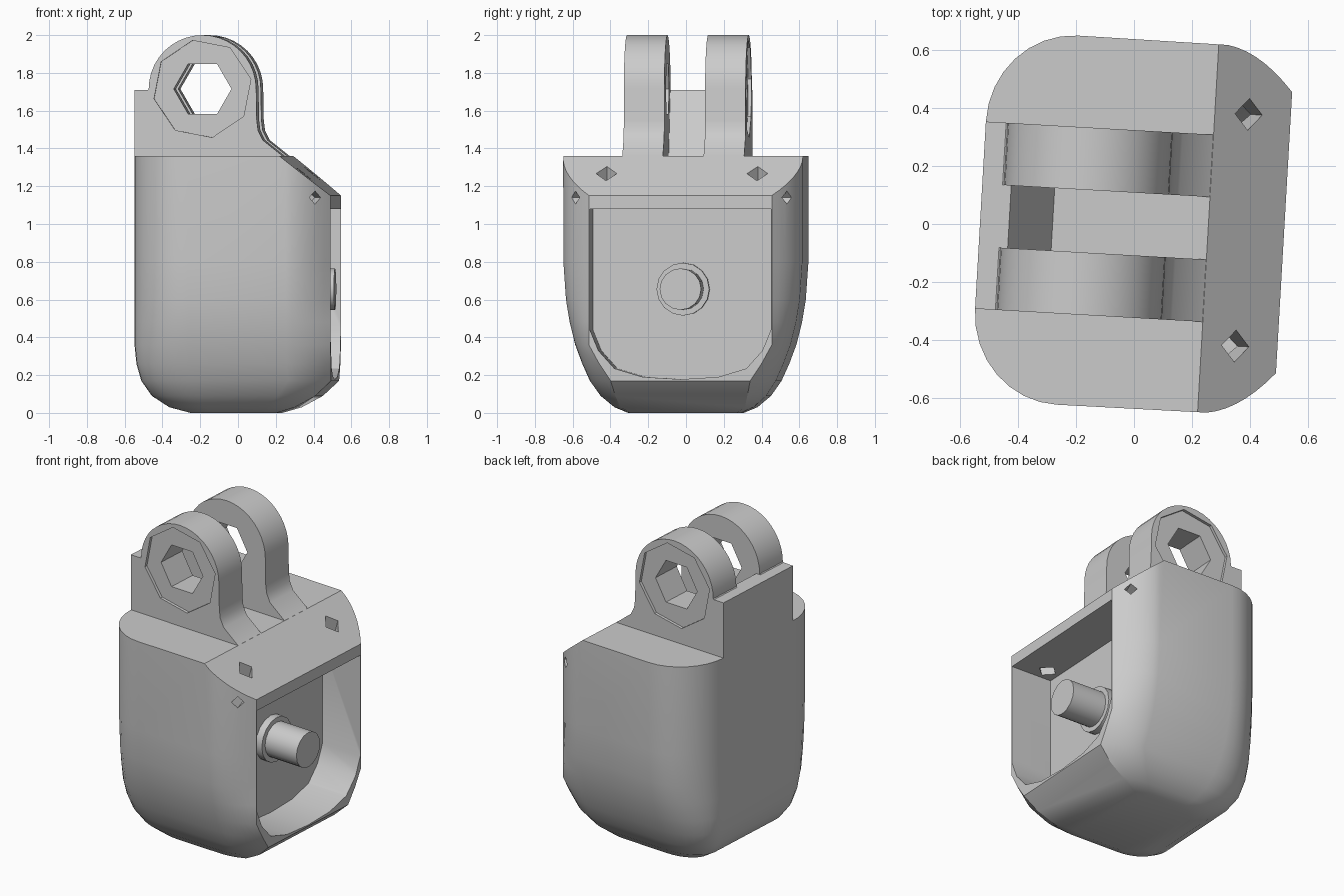
import bpy, bmesh, math
from mathutils import Vector, Matrix

if "Cube" in bpy.data.objects:
    bpy.data.objects.remove(bpy.data.objects["Cube"], do_unlink=True)

grey = bpy.data.materials.new("plain_grey")
grey.use_nodes = True
GREY = (0.6, 0.6, 0.6, 1)
grey.diffuse_color = GREY
grey.node_tree.nodes["Principled BSDF"].inputs["Base Color"].default_value = GREY

TURN = math.radians(-3.3)
parts = []


def finish(name, bm, part=True):
    bm.normal_update()
    bmesh.ops.recalc_face_normals(bm, faces=bm.faces)
    mesh = bpy.data.meshes.new(name)
    bm.to_mesh(mesh)
    bm.free()
    ob = bpy.data.objects.new(name, mesh)
    bpy.context.collection.objects.link(ob)
    mesh.materials.append(grey)
    if part:
        parts.append(ob)
    else:
        ob.hide_render = True
    return ob


def prism(name, outline, step, part=True):
    """Extrude a closed outline of 3D points along step."""
    bm = bmesh.new()
    near = [bm.verts.new(p) for p in outline]
    far = [bm.verts.new(Vector(p) + Vector(step)) for p in outline]
    bm.faces.new(near)
    bm.faces.new(reversed(far))
    for i in range(len(near)):
        bm.faces.new((near[i], near[i - 1], far[i - 1], far[i]))
    return finish(name, bm, part)


def rod(name, sides, radius, start, end, part=True, spin=0):
    start, end = Vector(start), Vector(end)
    axis = end - start
    bm = bmesh.new()
    bmesh.ops.create_cone(bm, cap_ends=True, segments=sides, radius1=radius,
                          radius2=radius, depth=axis.length)
    turn = axis.to_track_quat('Z', 'Y').to_matrix().to_4x4()
    bm.transform(Matrix.Translation((start + end) / 2) @ turn @ Matrix.Rotation(spin, 4, 'Z'))
    return finish(name, bm, part)


def cut(target, cutter):
    mod = target.modifiers.new("cut", 'BOOLEAN')
    mod.operation, mod.solver, mod.object = 'DIFFERENCE', 'EXACT', cutter
    bpy.context.view_layer.objects.active = target
    bpy.ops.object.modifier_apply(modifier=mod.name)
    bpy.data.objects.remove(cutter, do_unlink=True)


# Body: rounded cross-sections lofted upwards
def section(z, back, front, w, front_w, back_w, n=8):
    span = (front - back) / 1.048
    rb, rf = 0.30 * span, 0.263 * span
    half = []
    for i in range(n + 1):
        a = math.pi / 2 * i / n
        half.append((back + rb * (1 - math.cos(a)), back_w + (w - back_w) * math.sin(a)))
    for i in range(1, n + 1):
        t = i / n
        half.append((front - rf * (1 - t), w - (w - front_w) * t * t))
    return [(x, y, z) for x, y in half] + [(x, -y, z) for x, y in reversed(half)]


levels = [
    (0, -.24, .22, .30, .28, .20),
    (.03, -.35, .32, .37, .33, .25),
    (.09, -.44, .43, .44, .35, .29),
    (.17, -.495, .515, .495, .37, .31),
    (.26, -.52, .518, .535, .43, .32),
    (.36, -.53, .518, .572, .485, .323),
    (.48, -.53, .518, .602, .485, .323),
    (.6, -.53, .518, .622, .485, .323),
    (.8, -.53, .518, .636, .485, .323),
    (1.36, -.53, .518, .637, .485, .323),
]
bm = bmesh.new()
rings = [[bm.verts.new(p) for p in section(*lv)] for lv in levels]
for low, high in zip(rings, rings[1:]):
    for i in range(len(low)):
        j = (i + 1) % len(low)
        bm.faces.new((low[i], low[j], high[j], high[i]))
bm.faces.new(rings[0])
bm.faces.new(rings[-1])

# Sloping shoulder sliced off the front of the top
slope = Vector((0.21, 0, 0.263)).normalized()
bm.normal_update()
bmesh.ops.bisect_plane(bm, geom=bm.verts[:] + bm.edges[:] + bm.faces[:],
                       plane_co=(0.2561, 0, 1.36), plane_no=slope, clear_outer=True)
rim = [e for e in bm.edges if e.is_boundary]
bmesh.ops.holes_fill(bm, edges=rim, sides=0)
body = finish("body", bm)

# Open front pocket with a U-shaped outline
u_half = [(.48, 1.08), (.48, .44), (.435, .33), (.35, .235), (.2, .19)]
u_shape = u_half + [(0, .178)] + [(-y, z) for y, z in reversed(u_half)]
cut(body, prism("pocket_cutter", [(.24, y, z) for y, z in u_shape], (.5, 0, 0), False))

# Small screw holes through the shoulder and the sides
for s in (1, -1):
    hole = Vector((.366, s * .40, 1.27))
    cut(body, rod("shoulder_hole_cutter", 4, .055, hole + Vector((.04, 0, .12)),
                  hole - Vector((.06, 0, .25)), False))
    cut(body, rod("side_hole_cutter", 4, .035, (.47, s * .64, 1.14), (.40, s * .45, 1.14), False))

# Axle and its collar inside the pocket
rod("axle", 16, .11, (.23, 0, .655), (.515, 0, .655))
rod("axle_collar", 16, .14, (.23, 0, .655), (.285, 0, .655))

# Pair of lugs with a shallow counterbore and a hexagonal hole
CX, CZ, R = -.17, 1.715, .285
arc = [(CX - R * math.cos(a), CZ + R * math.sin(a))
       for a in (math.pi * i / 20 for i in range(21))]
lug = [(-.53, 1.36), (-.53, 1.71), (-.46, 1.71)] + arc + \
      [(.118, 1.55), (.125, 1.495), (.15, 1.444), (.255, 1.36)]
for s, side in ((1, "back"), (-1, "front")):
    ob = prism(side + "_lug", [(x, s * .108, z) for x, z in lug], (0, s * .215, 0))
    cut(ob, rod("counterbore_cutter", 8, .262, (CX, s * .305, CZ), (CX, s * .4, CZ), False, .2))
    cut(ob, rod("bolt_hole_cutter", 6, .153, (CX, s * .05, CZ), (CX, s * .4, CZ), False, math.pi / 6))

# Ramped web joining the lugs at the rear
web = [(-.53, 1.36), (-.53, 1.71), (-.43, 1.71), (-.28, 1.36)]
prism("rear_web", [(x, -.108, z) for x, z in web], (0, .216, 0))

# Smooth shading and the slight turn of the whole model
bpy.ops.object.select_all(action='DESELECT')
for ob in parts:
    ob.rotation_euler.z = TURN
    ob.select_set(True)
bpy.context.view_layer.objects.active = body
bpy.ops.object.shade_smooth_by_angle(angle=math.radians(30))
